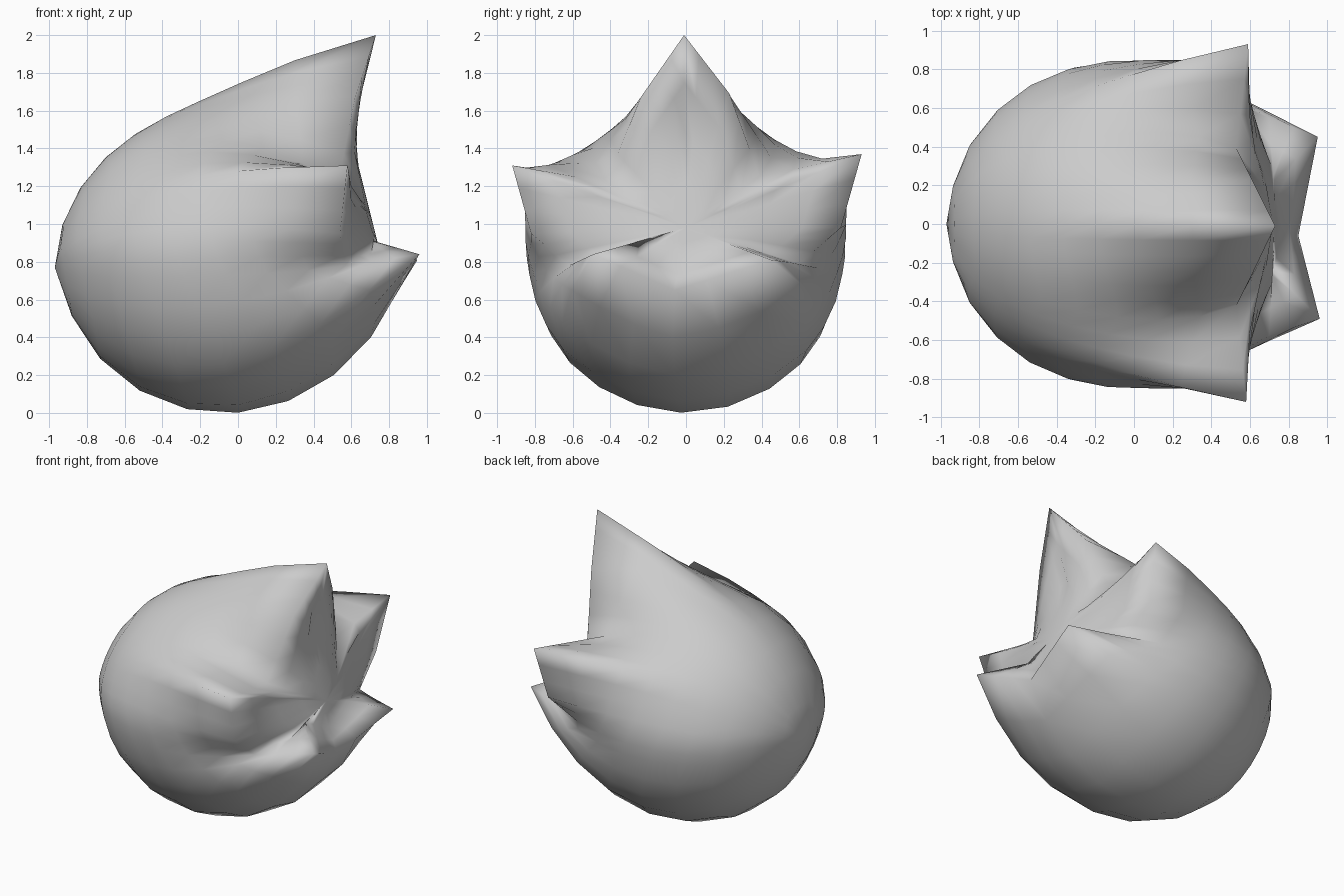
import bpy, bmesh
from math import cos, sin, radians
from mathutils import Vector

if "Cube" in bpy.data.objects:
    bpy.data.objects.remove(bpy.data.objects["Cube"])

CENTRE = Vector((-0.08, 0, 0.88))
BACK = Vector((-0.97, 0, 0.77))
FACE = Vector((0.72, 0, 0.98))
RINGS, POWER, SUB = 9, 5.5, 3

AXIS = (BACK - CENTRE).normalized()
SIDE = Vector((0, 1, 0))
UP = AXIS.cross(SIDE)
if UP.z < 0:
    UP = -UP

# Star-shaped rim: angle where each meridian leaves the back, then its end point
rim_points = (
    (90, (0.73, -0.01, 2.00)), (72, (0.61, 0.23, 1.69)), (56, (0.53, 0.39, 1.25)),
    (32, (0.59, 0.93, 1.37)), (12, (0.55, 0.82, 0.98)), (-8, (0.57, 0.60, 0.79)),
    (-50, (0.95, 0.45, 0.81)), (-90, (0.85, -0.06, 0.65)),
    (-130, (0.96, -0.49, 0.84)), (-172, (0.57, -0.62, 0.78)), (-192, (0.54, -0.82, 0.95)),
    (-212, (0.58, -0.92, 1.31)), (-236, (0.53, -0.42, 1.22)), (-252, (0.62, -0.24, 1.67)),
    (-270, (0.73, -0.01, 2.00)))
rim = []
for (a0, p0), (a1, p1) in zip(rim_points, rim_points[1:]):
    for s in range(SUB):
        f = s / SUB
        rim.append((radians(a0 + (a1 - a0) * f), Vector(p0).lerp(Vector(p1), f)))
count = len(rim)


def body_radius(d):
    """Rounded body, slightly flattened on top and at the sides."""
    return 0.88 * (1 - 0.19 * max(d.z, 0) - 0.05 * d.y ** 2)


def body_point(angle, p, t):
    """Point along a meridian from the back pole to rim point p."""
    end = p - CENTRE
    goal = end.normalized()
    sweep = AXIS.angle(goal) * t
    even = AXIS * cos(sweep) + (SIDE * cos(angle) + UP * sin(angle)) * sin(sweep)
    d = even.lerp(AXIS.slerp(goal, t), t ** 3).normalized()
    return CENTRE + d * (body_radius(d) + (end.length - body_radius(goal)) * t ** POWER)


def face_point(p, t):
    """Point on the gently domed face between the spikes."""
    q = p.lerp(FACE, t)
    q.x = FACE.x - 0.25 * (q.z - FACE.z) - 0.35 * q.y ** 2
    return q


bm = bmesh.new()

# Outer body rings, then the face inside the spikes
rows = [[body_point(a, p, k / RINGS) for a, p in rim] for k in range(1, RINGS + 1)]
rows.append([p.lerp(face_point(p, 0.5), 0.5) for a, p in rim])
rows += [[face_point(p, t) for a, p in rim] for t in (0.5, 0.75)]
loops = [[bm.verts.new(p) for p in row] for row in rows]

for a, b in zip(loops, loops[1:]):
    for i in range(count):
        j = (i + 1) % count
        bm.faces.new((a[i], a[j], b[j], b[i]))

# Close both ends with fans
for loop, pole in ((loops[0], BACK), (loops[-1], FACE)):
    v = bm.verts.new(pole)
    for i in range(count):
        bm.faces.new((loop[i], loop[(i + 1) % count], v))

bmesh.ops.recalc_face_normals(bm, faces=bm.faces)
for f in bm.faces:
    f.smooth = True

mesh = bpy.data.meshes.new("spiked_bud")
bm.to_mesh(mesh)
bm.free()
bpy.context.collection.objects.link(bpy.data.objects.new("spiked_bud", mesh))
